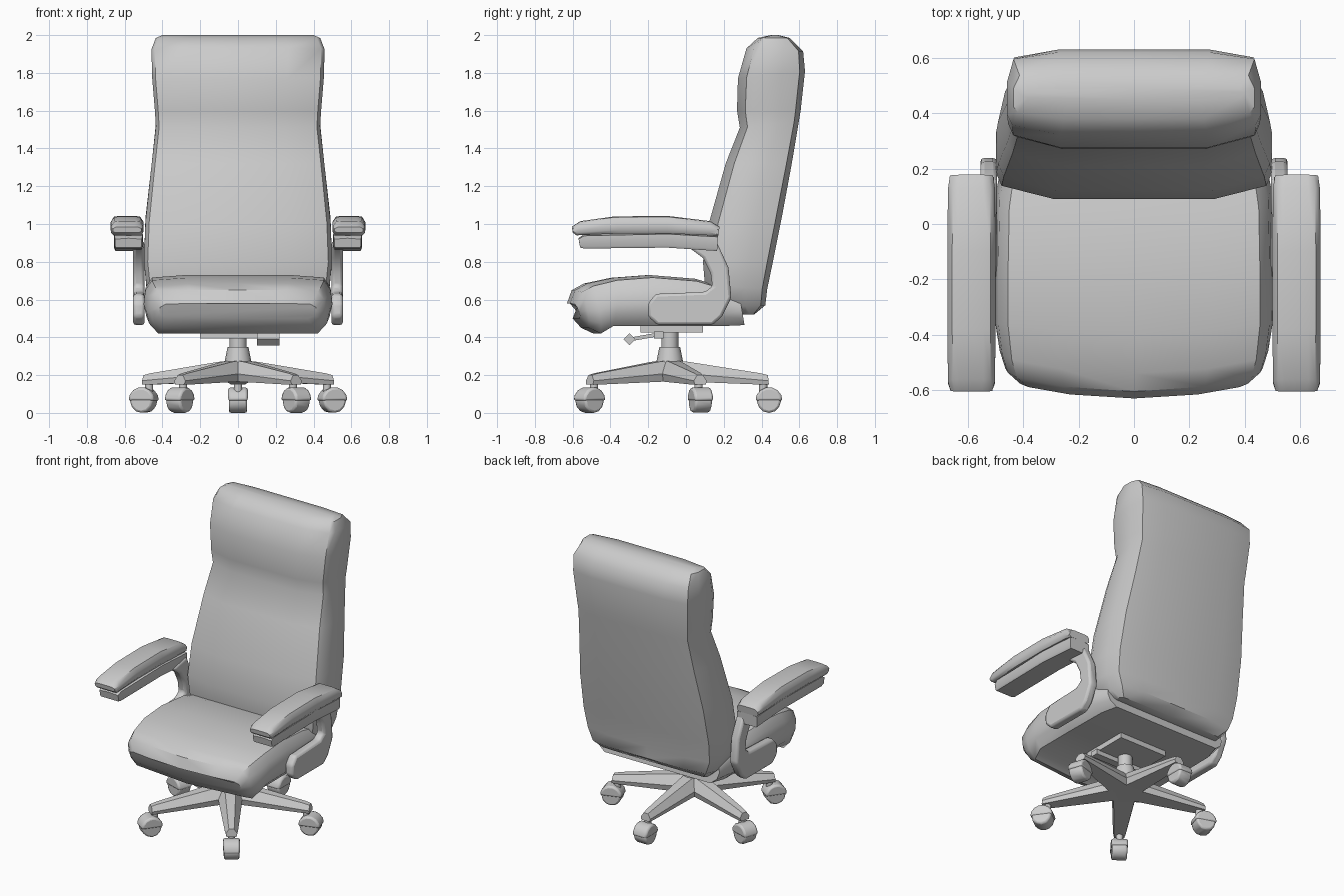
import bpy, bmesh, math
from mathutils import Matrix

if "Cube" in bpy.data.objects:
    bpy.data.objects.remove(bpy.data.objects["Cube"])


def finish(name, bm, bevel=0.0, matrix=None, angle=40):
    if matrix:
        bm.transform(matrix)
    bmesh.ops.recalc_face_normals(bm, faces=bm.faces)
    me = bpy.data.meshes.new(name)
    bm.to_mesh(me)
    bm.free()
    ob = bpy.data.objects.new(name, me)
    bpy.context.collection.objects.link(ob)
    if bevel:
        m = ob.modifiers.new("bevel", 'BEVEL')
        m.width, m.segments, m.limit_method = bevel, 2, 'ANGLE'
    bpy.ops.object.select_all(action='DESELECT')
    ob.select_set(True)
    bpy.context.view_layer.objects.active = ob
    bpy.ops.object.shade_smooth_by_angle(angle=math.radians(angle))
    return ob


def loft(name, stations, half, cx=0.0, bow=None, **kw):
    """Stations: (y0, z0, y1, z1, half width); half: (x, t) points of the right half section."""
    section = half + [(-x, t) for x, t in reversed(half) if x > 0]
    bm = bmesh.new()
    rings = []
    for y0, z0, y1, z1, w in stations:
        ring = []
        for x, t in section:
            y, z = y0 + (y1 - y0) * t, z0 + (z1 - z0) * t
            if bow:
                y += bow(x * w, y)
            ring.append(bm.verts.new((cx + x * w, y, z)))
        rings.append(ring)
    n = len(section)
    for a, b in zip(rings, rings[1:]):
        for i in range(n):
            bm.faces.new((a[i], a[(i + 1) % n], b[(i + 1) % n], b[i]))
    bm.faces.new(rings[0])
    bm.faces.new(rings[-1])
    return finish(name, bm, **kw)


def prism(name, pts, x0, x1, **kw):
    """Extrude a (y, z) outline along x."""
    bm = bmesh.new()
    a = [bm.verts.new((x0, y, z)) for y, z in pts]
    b = [bm.verts.new((x1, y, z)) for y, z in pts]
    bm.faces.new(a)
    bm.faces.new(b)
    for i in range(len(pts)):
        j = (i + 1) % len(pts)
        bm.faces.new((a[i], a[j], b[j], b[i]))
    return finish(name, bm, **kw)


def cone(name, r0, r1, z0, z1, y=0.0, sides=12, matrix=None):
    bm = bmesh.new()
    bmesh.ops.create_cone(bm, cap_ends=True, segments=sides, radius1=r0, radius2=r1,
                          depth=z1 - z0, matrix=Matrix.Translation((0, y, (z0 + z1) / 2)))
    return finish(name, bm, matrix=matrix)


def arc(cy, cz, r, a0, a1, n):
    return [(cy + r * math.cos(math.radians(a0 + (a1 - a0) * i / n)),
             cz + r * math.sin(math.radians(a0 + (a1 - a0) * i / n))) for i in range(n + 1)]


# Seat cushion with a bowed front edge
loft("seat", [(-.60, .50, -.63, .58, .42), (-.555, .45, -.605, .65, .465),
              (-.49, .42, -.54, .685, .485), (-.42, .46, -.40, .715, .50),
              (-.10, .46, -.20, .73, .50), (.20, .46, .05, .71, .495),
              (.31, .465, .28, .64, .46)],
     [(0, 0), (.87, 0), (.97, .2), (1, .45), (.98, .75), (.91, .95), (.55, 1), (0, 1)],
     bow=lambda x, y: .055 * (x / .45) ** 2 * min(1, max(0, -y / .6)))

# Backrest with headrest bulge
loft("backrest", [(.30, .52, .36, .52, .40), (.12, .56, .42, .57, .45),
                  (.10, .68, .43, .655, .485), (.09, .80, .46, .80, .498),
                  (.12, 1.0, .51, 1.05, .49), (.21, 1.32, .56, 1.32, .457),
                  (.285, 1.51, .597, 1.54, .435), (.27, 1.60, .607, 1.60, .44),
                  (.275, 1.77, .63, 1.81, .455), (.32, 1.93, .62, 1.915, .458),
                  (.38, 1.985, .55, 1.985, .435), (.45, 2.0, .49, 2.0, .40)],
     [(0, 0), (.58, 0), (.96, .13), (1, .25), (1, .65), (.95, .92), (.6, 1), (0, 1)])

# Armrests: pad, support and curved bracket on each side
pad_section = [(0, 0), (.85, 0), (1, .2), (1, .65), (.8, .95), (.5, 1), (0, 1)]
under_section = [(0, 0), (.9, 0), (1, .15), (1, .9), (0, 1)]
bracket = [(.01, .88), (.09, .82), (.13, .74), (.14, .67), (.10, .64), (-.16, .63), (-.20, .58),
           (-.20, .51), (-.15, .465), (.14, .465), (.19, .51), (.24, .61), (.225, .77), (.16, .91)]
for s, side in ((-1, "left"), (1, "right")):
    loft(side + "_arm_pad", [(-.60, .955, -.605, .985, .075), (-.58, .94, -.56, 1.015, .085),
                             (-.35, .95, -.38, 1.04, .087), (-.10, .95, -.10, 1.043, .087),
                             (.12, .94, .13, 1.015, .085), (.17, .935, .178, .985, .078)],
         pad_section, cx=s * .587)
    loft(side + "_arm_support", [(-.56, .875, -.57, .925, .07), (-.54, .87, -.54, .945, .075),
                                 (-.10, .875, -.10, .955, .077), (.165, .857, .17, .94, .075)],
         under_section, cx=s * .58)
    prism(side + "_arm_bracket", bracket, s * .495, s * .555, bevel=.015)

# Tilt mechanism and lever
prism("tilt_plate", [(-.24, .425), (.09, .425), (.09, .47), (-.24, .47)], -.18, .18)
prism("tilt_bar", [(-.17, .395), (-.12, .395), (-.12, .43), (-.17, .43)], -.2, .2)
prism("lever_arm", [(-.12, .41), (-.12, .43), (-.29, .40), (-.29, .38)], .16, .19)
prism("lever_knob", arc(-.30, .39, .032, 0, 270, 3), .10, .22)

# Gas column and hub
BASE = Matrix.Translation((0, -.086, 0))
cone("column", .045, .045, .33, .43, sides=16, matrix=BASE)
cone("hub", .075, .055, .25, .35, sides=16, matrix=BASE)

# Five-star base with casters
for k in range(5):
    m = BASE @ Matrix.Rotation(math.radians(72 * k), 4, 'Z')
    loft(f"base_leg_{k}", [(0, .165, 0, .28, .085), (.10, .165, .10, .27, .075),
                           (.48, .15, .48, .21, .042), (.525, .15, .52, .20, .036)],
         [(0, 0), (.85, 0), (1, .4), (.45, 1), (0, 1)], matrix=m, angle=30)
    cone(f"caster_stem_{k}", .022, .022, .09, .16, y=.495, matrix=m)
    prism(f"caster_wheel_{k}", arc(.525, .064, .064, 0, 330, 11), -.048, .048,
          bevel=.012, matrix=m)
    prism(f"caster_hood_{k}", arc(.525, .064, .072, 0, 180, 7), -.052, .052,
          bevel=.012, matrix=m)
